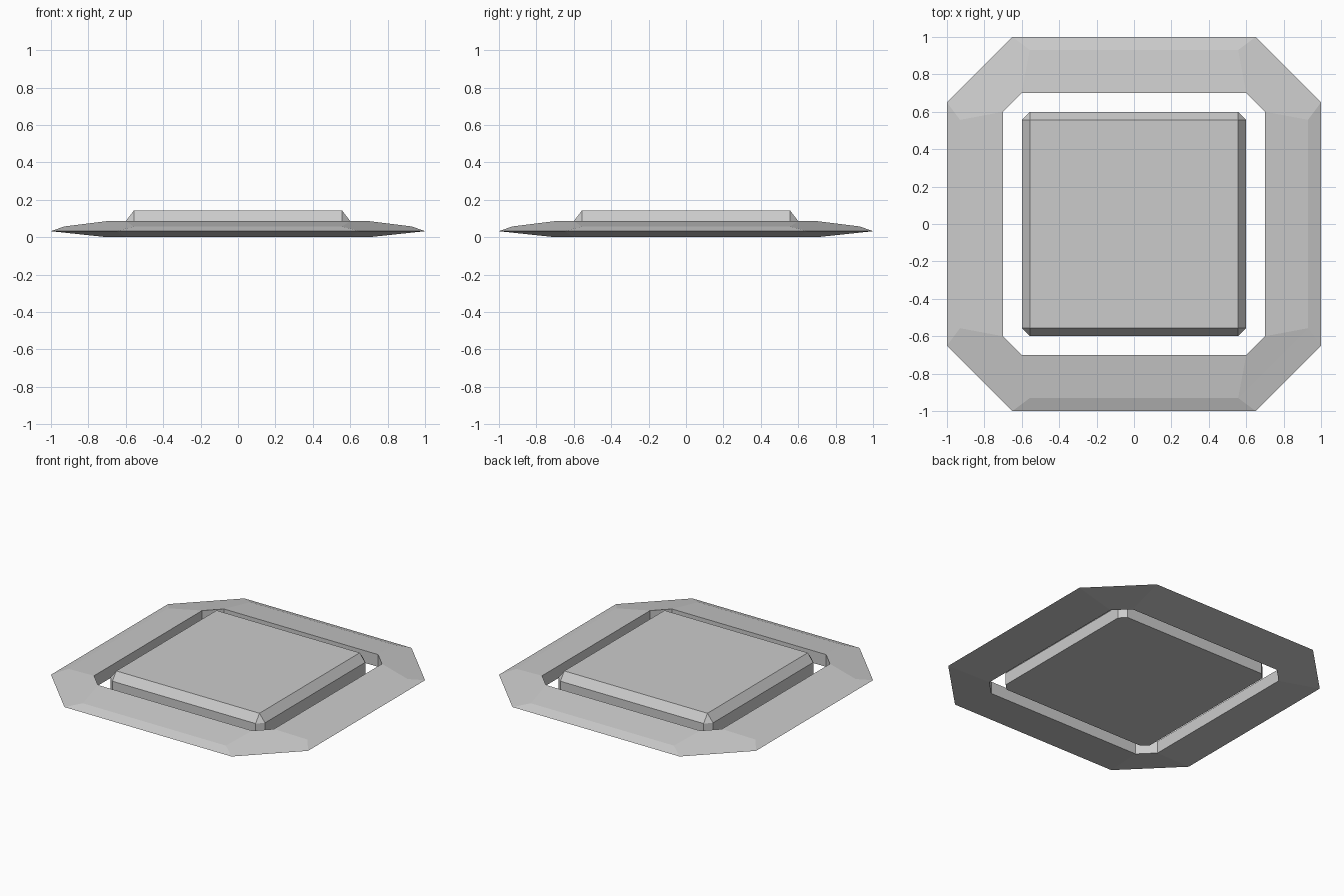
import bpy
import bmesh

if "Cube" in bpy.data.objects:
    bpy.data.objects.remove(bpy.data.objects["Cube"])


def octagon(long, short, z):
    """Square of half-size `long` with corners cut so each side has half-length `short`."""
    return [(long, -short, z), (long, short, z), (short, long, z), (-short, long, z),
            (-long, short, z), (-long, -short, z), (-short, -long, z), (short, -long, z)]


def loft(name, rings, closed):
    """Join successive octagons with faces; closed loops back, otherwise cap both ends."""
    bm = bmesh.new()
    loops = [[bm.verts.new(p) for p in octagon(*r)] for r in rings]
    pairs = list(zip(loops, loops[1:]))
    if closed:
        pairs.append((loops[-1], loops[0]))
    else:
        bm.faces.new(loops[0][::-1])
        bm.faces.new(loops[-1])
    for a, b in pairs:
        for i in range(8):
            j = (i + 1) % 8
            bm.faces.new((a[i], a[j], b[j], b[i]))
    # collapse coincident corners where an octagon is a plain square
    bmesh.ops.remove_doubles(bm, verts=bm.verts, dist=0.0001)
    bmesh.ops.recalc_face_normals(bm, faces=bm.faces)
    mesh = bpy.data.meshes.new(name)
    bm.to_mesh(mesh)
    bm.free()
    obj = bpy.data.objects.new(name, mesh)
    bpy.context.collection.objects.link(obj)
    return obj


# sloped outer frame with an open middle
loft("outer_frame", [(0.70, 0.60, 0.0), (1.0, 0.65, 0.032),
                     (0.93, 0.557, 0.057), (0.70, 0.60, 0.086)], closed=True)

# raised centre plate with bevelled top
loft("centre_plate", [(0.60, 0.557, 0.0), (0.60, 0.557, 0.086),
                      (0.557, 0.557, 0.142)], closed=False)
